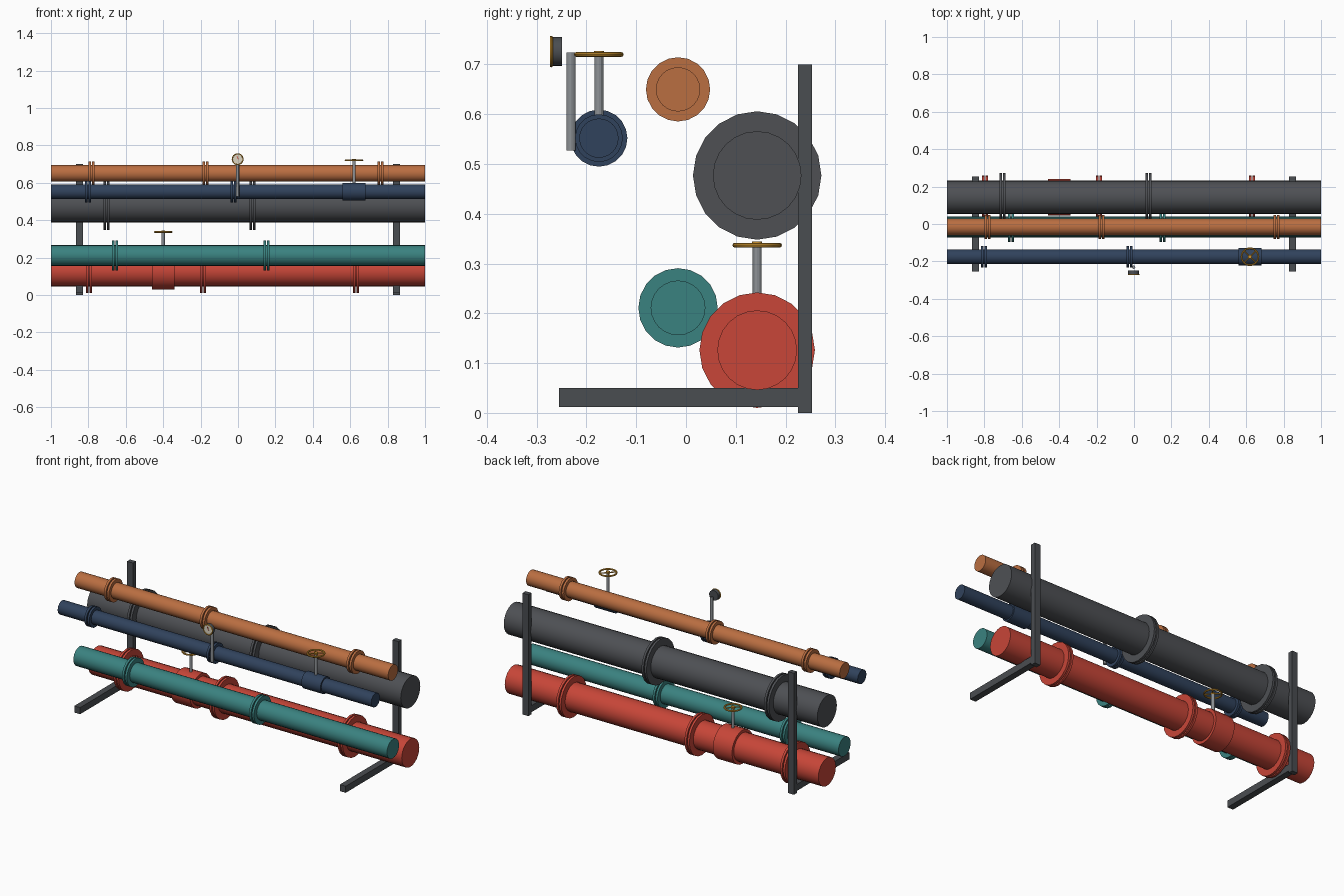
import bpy
import math
from mathutils import Vector

if "Cube" in bpy.data.objects:
    bpy.data.objects.remove(bpy.data.objects["Cube"], do_unlink=True)


def srgb(r, g, b):
    return [((c / 255 + 0.055) / 1.055) ** 2.4 for c in (r, g, b)] + [1]


def material(name, *rgb):
    m = bpy.data.materials.new(name)
    m.use_nodes = True
    m.diffuse_color = srgb(*rgb)
    m.node_tree.nodes["Principled BSDF"].inputs["Base Color"].default_value = m.diffuse_color
    return m


red = material("red paint", 200, 70, 56)
orange = material("copper orange", 186, 110, 65)
teal = material("teal paint", 58, 130, 128)
navy = material("navy paint", 48, 66, 92)
grey = material("pipe grey", 78, 80, 84)
frame = material("frame grey", 74, 77, 81)
steel = material("steel", 142, 146, 150)
gold = material("brass yellow", 208, 150, 48)
cream = material("dial cream", 222, 214, 194)


def finish(name, mat, smooth=True):
    ob = bpy.context.object
    ob.name = name
    ob.data.materials.append(mat)
    if smooth:
        bpy.ops.object.shade_smooth_by_angle(angle=math.radians(30))
    return ob


def rod(name, a, b, r, mat, sides=20):
    """Capped cylinder between two points."""
    a, b = Vector(a), Vector(b)
    d = b - a
    rot = d.to_track_quat('Z', 'Y').to_euler()
    bpy.ops.mesh.primitive_cylinder_add(vertices=sides, radius=r, depth=d.length,
                                        location=(a + b) / 2, rotation=rot)
    return finish(name, mat)


def ring(name, loc, major, minor, mat, rot=(0, 0, 0)):
    bpy.ops.mesh.primitive_torus_add(major_segments=24, minor_segments=8, location=loc,
                                     rotation=rot, major_radius=major, minor_radius=minor)
    return finish(name, mat)


def box(name, lo, hi, mat):
    lo, hi = Vector(lo), Vector(hi)
    bpy.ops.mesh.primitive_cube_add(size=1, location=(lo + hi) / 2)
    bpy.context.object.scale = hi - lo
    bpy.ops.object.transform_apply(location=False, rotation=False, scale=True)
    return finish(name, mat, smooth=False)


# Pipes with paired flange discs
def pipe(name, y, z, r, mat, flanges):
    rod(name + "_pipe", (-1, y, z), (1, y, z), r, mat, 24)
    for i, x in enumerate(flanges):
        for side in (-1, 1):
            c = x + side * 0.0095
            rod(f"{name}_flange_{i}", (c - 0.0065, y, z), (c + 0.0065, y, z), r * 1.45, mat)


pipe("red", 0.143, 0.126, 0.08, red, (-0.797, -0.187, 0.631))
pipe("grey", 0.143, 0.477, 0.089, grey, (-0.703, 0.078))
pipe("teal", -0.016, 0.211, 0.055, teal, (-0.657, 0.153))
pipe("orange", -0.016, 0.65, 0.0445, orange, (-0.783, -0.173, 0.762))
pipe("navy", -0.175, 0.552, 0.0395, navy, (-0.802, -0.024))


# Valves: body, stem and spoked handwheel
def valve(name, x, y, z, r, top, mat):
    rod(name + "_valve_body", (x - 0.061, y, z), (x + 0.061, y, z), r, mat)
    rod(name + "_valve_stem", (x, y, z), (x, y, top), 0.009, steel, 12)
    ring(name + "_handwheel", (x, y, top), 0.045, 0.0048, gold)
    rod(name + "_wheel_hub", (x, y, top - 0.005), (x, y, top + 0.007), 0.01, gold, 12)
    for a in (45, 135):
        d = Vector((math.cos(math.radians(a)), math.sin(math.radians(a)), 0)) * 0.045
        c = Vector((x, y, top))
        rod(name + "_wheel_spoke", c - d, c + d, 0.0032, gold, 8)


valve("red", -0.4, 0.143, 0.126, 0.097, 0.337, red)
valve("navy", 0.62, -0.175, 0.552, 0.048, 0.72, navy)

# Pressure gauge on a riser
gx, gz = -0.002, 0.726
rod("gauge_riser", (gx, -0.231, 0.527), (gx, -0.231, 0.724), 0.009, steel, 12)
rod("gauge_body", (gx, -0.249, gz), (gx, -0.268, gz), 0.029, frame)
rod("gauge_dial", (gx, -0.267, gz), (gx, -0.271, gz), 0.0265, cream)
ring("gauge_bezel", (gx, -0.2705, gz), 0.0285, 0.0032, gold, (math.pi / 2, 0, 0))
needle = box("gauge_needle", (gx - 0.0018, -0.273, gz - 0.003),
             (gx + 0.0018, -0.271, gz + 0.019), red)
needle.rotation_euler.y = math.radians(-25)

# Support frames: upright post and floor arm
for x in (-0.847, 0.847):
    box("upright_post", (x - 0.0185, 0.225, 0), (x + 0.0185, 0.253, 0.70), frame)
    box("floor_arm", (x - 0.0185, -0.255, 0.012), (x + 0.0185, 0.226, 0.05), frame)
